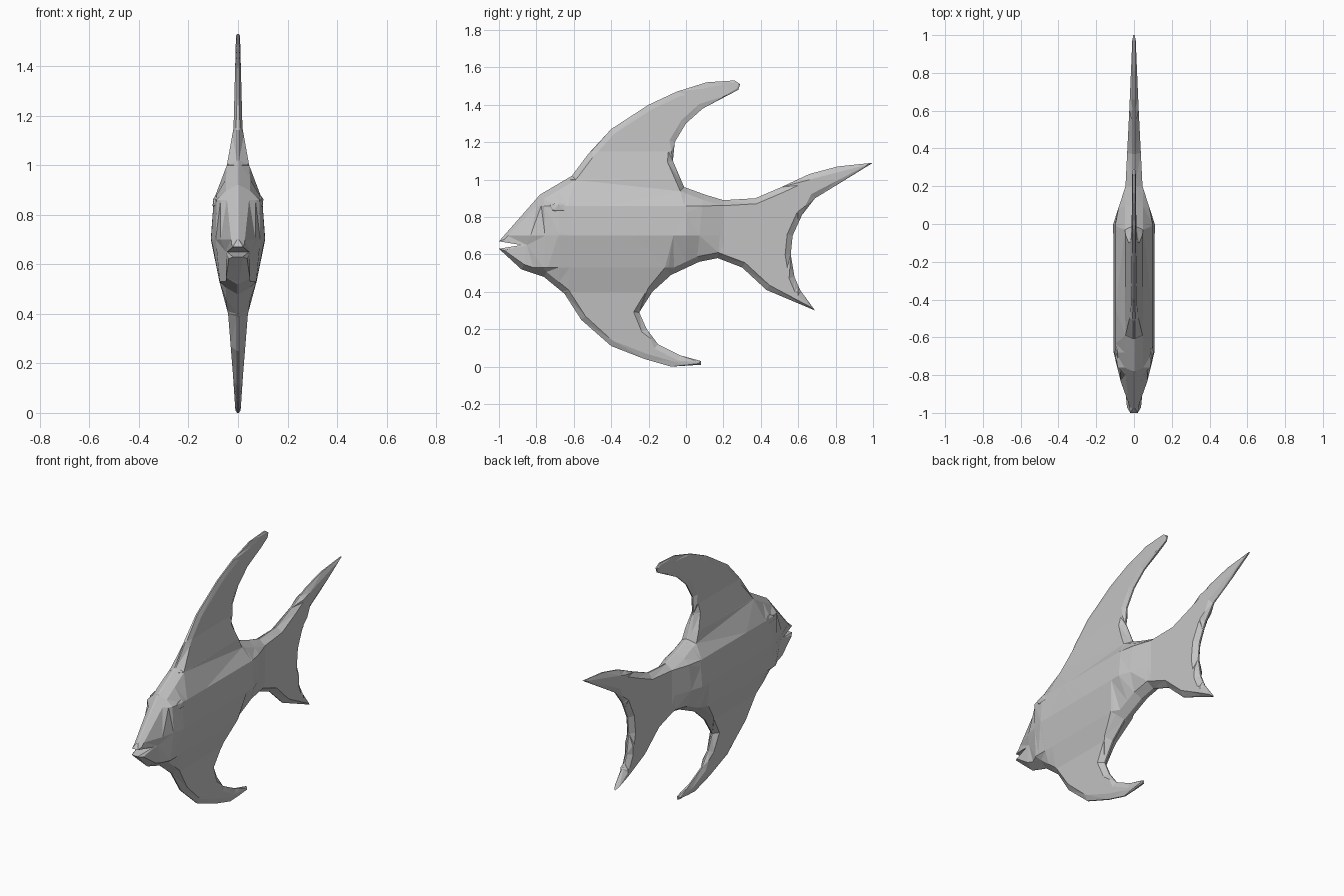
import bpy, bmesh
from mathutils import Vector
from mathutils.geometry import intersect_point_line

cube = bpy.data.objects.get("Cube")
if cube:
    bpy.data.objects.remove(cube, do_unlink=True)

grey = bpy.data.materials.new("light grey")
grey.use_nodes = True
colour = (.55, .55, .55, 1)
grey.diffuse_color = colour
grey.node_tree.nodes["Principled BSDF"].inputs["Base Color"].default_value = colour

# Side outline (y, z), clockwise from the upper lip
OUTLINE = [
    (-1, .67), (-.78, .92), (-.61, 1.02), (-.52, 1.14), (-.4, 1.27),
    # dorsal fin
    (-.2, 1.4), (-.05, 1.47), (.11, 1.52), (.26, 1.53), (.29, 1.51), (.28, 1.48),
    (.09, 1.38), (0, 1.3), (-.06, 1.2), (-.07, 1.1), (-.01, .96), (.1, .92),
    # tail
    (.2, .89), (.37, .9), (.51, .96), (.66, 1.03), (.81, 1.07), (1, 1.09),
    (.69, .9), (.62, .81), (.57, .7), (.56, .6), (.58, .48), (.61, .41), (.69, .3),
    (.43, .41), (.3, .53), (.17, .58), (.07, .56),
    # belly fin
    (-.08, .49), (-.18, .4), (-.25, .29), (-.21, .2), (-.15, .12), (-.03, .06),
    (.08, .03), (.08, .01), (-.08, 0), (-.22, .04), (-.4, .11), (-.56, .25),
    # chin and mouth notch
    (-.65, .39), (-.76, .48), (-.88, .52), (-1, .63), (-.88, .65)]

# Half thickness by height and by length
BY_HEIGHT = [(0, .01), (.15, .02), (.4, .04), (.53, .075), (.7, .11),
             (.86, .098), (1, .045), (1.15, .018), (1.53, .008)]
BY_LENGTH = [(-1, .03), (-.68, .108), (0, .11), (.2, .045), (.6, .025), (1, .008)]
BEVEL = .03

points = [Vector((0, y, z)) for y, z in OUTLINE]
count = len(points)


def interpolate(table, t):
    for (a, u), (b, v) in zip(table, table[1:]):
        if t <= b:
            return u + (v - u) * max(0, (t - a) / (b - a))
    return table[-1][1]


def edge_distance(p):
    best = 9
    for i, b in enumerate(points):
        a = points[i - 1]
        t = intersect_point_line(p, a, b)[1]
        best = min(best, (p - a.lerp(b, min(1, max(0, t)))).length)
    return best


def half_thickness(p):
    body = min(interpolate(BY_HEIGHT, p.z), interpolate(BY_LENGTH, p.y))
    in_mouth = p.y < -.87 and abs(p.z - .65) < .03
    rim = .02 + .2 * (p.y + 1) if in_mouth else .004
    return min(body, rim + 1.5 * edge_distance(p))


def inward(i):
    def normal(a, b):
        d = (b - a).normalized()
        return Vector((0, d.z, -d.y))
    here = points[i]
    return (normal(points[i - 1], here) + normal(here, points[(i + 1) % count])).normalized()


def add_object(bm, name):
    mesh = bpy.data.meshes.new(name)
    bm.to_mesh(mesh)
    bm.free()
    mesh.materials.append(grey)
    obj = bpy.data.objects.new(name, mesh)
    bpy.context.collection.objects.link(obj)


# Flat side sheet with a bevel band round the outline
bm = bmesh.new()
outer = [bm.verts.new(p) for p in points]
inner = []
for i, p in enumerate(points):
    small = min((p - points[i - 1]).length, (points[(i + 1) % count] - p).length) < .06
    inner.append(bm.verts.new(p + inward(i) * (BEVEL / 3 if small else BEVEL)))
for i in range(count):
    bm.faces.new((outer[i - 1], outer[i], inner[i], inner[i - 1]))
bm.faces.new(inner)
bm.normal_update()
bmesh.ops.triangulate(bm, faces=bm.faces[:])

# Crease lines where the thickness changes
for axis, table in ((Vector((0, 0, 1)), BY_HEIGHT), (Vector((0, 1, 0)), BY_LENGTH)):
    for position, _ in table[1:-1]:
        bmesh.ops.bisect_plane(bm, geom=bm.verts[:] + bm.edges[:] + bm.faces[:],
                               plane_co=axis * position, plane_no=axis, dist=.0005)
bm.normal_update()
bmesh.ops.triangulate(bm, faces=bm.faces[:])

# Puff out the sheet, copy it to the other side and close the rim
widths = {v: half_thickness(v.co) for v in bm.verts}
for v, width in widths.items():
    v.co.x = width
rim_edges = [e for e in bm.edges if e.is_boundary]
copy = bmesh.ops.duplicate(bm, geom=bm.verts[:] + bm.edges[:] + bm.faces[:])
twin = copy["vert_map"]
for item in copy["geom"]:
    if isinstance(item, bmesh.types.BMVert):
        item.co.x *= -1
for e in rim_edges:
    a, b = e.verts
    bm.faces.new((a, b, twin[b], twin[a]))
bmesh.ops.recalc_face_normals(bm, faces=bm.faces[:])
add_object(bm, "fish_body")

# Low eye bumps
for side, name in ((1, "left_eye"), (-1, "right_eye")):
    bm = bmesh.new()
    bmesh.ops.create_icosphere(bm, subdivisions=1, radius=1)
    bmesh.ops.scale(bm, vec=(.014, .055, .03), verts=bm.verts)
    bmesh.ops.translate(bm, vec=(side * .09, -.68, .85), verts=bm.verts)
    add_object(bm, name)
